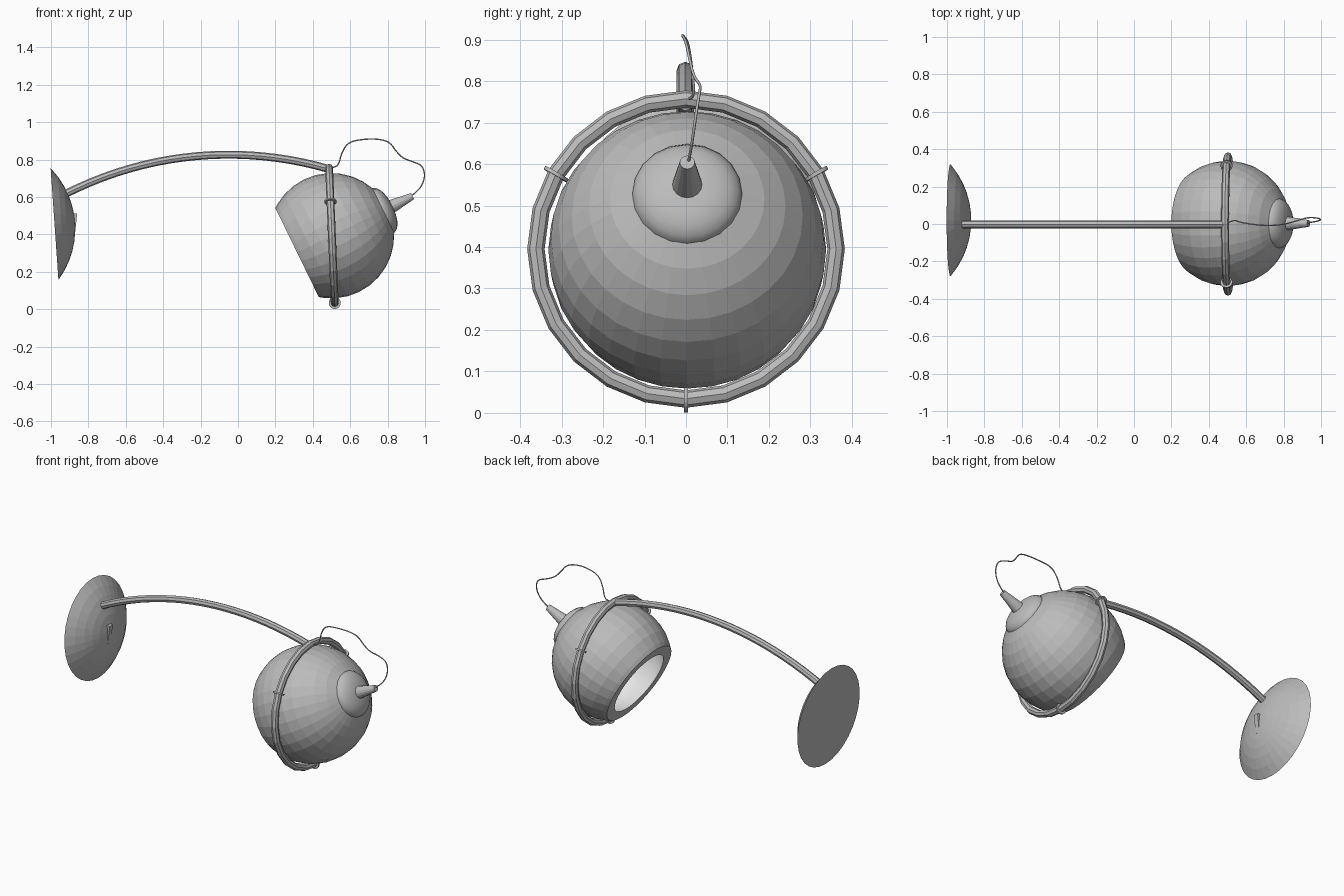
import bpy, bmesh
from math import sin, cos, pi, radians, sqrt
from mathutils import Matrix, Vector

cube = bpy.data.objects.get("Cube")
if cube:
    bpy.data.objects.remove(cube, do_unlink=True)


def material(name, value):
    m = bpy.data.materials.new(name)
    m.use_nodes = True
    colour = (value, value, value, 1)
    m.diffuse_color = colour
    m.node_tree.nodes["Principled BSDF"].inputs["Base Color"].default_value = colour
    return m


grey = material("satin grey", 0.5)
white = material("inner white", 0.8)


def place(centre, pitch):
    """Frame whose local z is turned from straight up towards +x."""
    return Matrix.Translation(centre) @ Matrix.Rotation(radians(pitch), 4, 'Y')


def add_mesh(name, bm, matrix, mat, smooth=False):
    mesh = bpy.data.meshes.new(name)
    bmesh.ops.recalc_face_normals(bm, faces=bm.faces)
    bm.to_mesh(mesh)
    bm.free()
    mesh.materials.append(mat)
    obj = bpy.data.objects.new(name, mesh)
    bpy.context.collection.objects.link(obj)
    obj.matrix_world = matrix
    if smooth:
        mesh.shade_smooth()
    return obj


def lathe(name, profile, matrix, mat, sides=32, smooth=False):
    """Spin (radius, height) points round local z."""
    bm = bmesh.new()
    verts = [bm.verts.new((r, 0, h)) for r, h in profile]
    edges = [bm.edges.new(pair) for pair in zip(verts, verts[1:])]
    bmesh.ops.spin(bm, geom=verts + edges, cent=(0, 0, 0), axis=(0, 0, 1),
                   angle=2 * pi, steps=sides, use_duplicate=False)
    bmesh.ops.remove_doubles(bm, verts=bm.verts, dist=0.0005)
    return add_mesh(name, bm, matrix, mat, smooth)


def tube(name, points, radius, resolution, kind, smooth):
    curve = bpy.data.curves.new(name, 'CURVE')
    curve.dimensions = '3D'
    curve.bevel_depth = radius
    curve.bevel_resolution = resolution
    curve.use_fill_caps = True
    curve.resolution_u = 5
    spline = curve.splines.new(kind)
    spline.points.add(len(points) - 1)
    for p, co in zip(spline.points, points):
        p.co = (*co, 1)
    if kind == 'NURBS':
        spline.order_u = 3
        spline.use_endpoint_u = True
    spline.use_smooth = smooth
    curve.materials.append(grey)
    obj = bpy.data.objects.new(name, curve)
    bpy.context.collection.objects.link(obj)
    bpy.ops.object.select_all(action='DESELECT')
    bpy.context.view_layer.objects.active = obj
    obj.select_set(True)
    bpy.ops.object.convert(target='MESH')


# Globe shade: outer shell with a flat rim, and a pale lining
R, INNER, CUT = 0.335, 0.287, -0.205
globe = place((0.5, 0.003, 0.393), 64)


def shell(radius):
    ring = pi / 16
    pts = [(radius * sin(i * ring), radius * cos(i * ring)) for i in range(12)]
    return pts + [(sqrt(radius ** 2 - CUT ** 2), CUT)]


def flip(obj):
    obj.data.flip_normals()


lathe("globe_shade", shell(R) + [(sqrt(INNER ** 2 - CUT ** 2), CUT)], globe, grey)
flip(lathe("shade_lining", shell(INNER), globe, white, smooth=True))

# Rear cap and the tapered cable holder on it
lathe("rear_cap", [(0.134, 0.295), (0.132, 0.312), (0.122, 0.328), (0.104, 0.342),
                   (0.08, 0.352), (0.05, 0.359), (0, 0.363)],
      globe, grey, sides=20, smooth=True)
lathe("cable_holder", [(0, 0.34), (0.037, 0.352), (0.018, 0.482), (0, 0.482)],
      globe, grey, sides=16)

# Hoop round the globe with three collars
HOOP = 0.362
hoop = place((0.502, 0, 0.395), 87.6)
bpy.ops.mesh.primitive_torus_add(major_segments=24, minor_segments=8,
                                 major_radius=HOOP, minor_radius=0.021)
ring = bpy.context.object
ring.name = "hoop"
ring.matrix_world = hoop
ring.data.materials.append(grey)
for i in range(3):
    bm = bmesh.new()
    bmesh.ops.create_cone(bm, cap_ends=True, segments=20, radius1=0.032,
                          radius2=0.032, depth=0.009)
    around = Matrix.Rotation(i * 2 * pi / 3, 4, 'Z')
    turn = Matrix.Translation((HOOP, 0, 0)) @ Matrix.Rotation(pi / 2, 4, 'X')
    add_mesh(f"hoop_collar_{i + 1}", bm, hoop @ around @ turn, grey)

# Arched arm from wall plate to hoop
ARC, APEX = 1.92, -0.05
xs = [-0.94 + 1.43 * i / 20 for i in range(21)]
tube("arm", [(x, -0.002, 0.826 - ARC + sqrt(ARC ** 2 - (x - APEX) ** 2)) for x in xs],
     0.021, 2, 'POLY', False)

# Wall plate: shallow dome with a flat back
RIM, DEPTH = 0.3, 0.11
plate = place((-0.981, 0.02, 0.455), 86)
ball = (RIM ** 2 + DEPTH ** 2) / (2 * DEPTH)
radii = [RIM * i / 6 for i in range(7)]
dome = [(r, sqrt(ball ** 2 - r * r) - ball + DEPTH) for r in radii]
lathe("wall_plate", dome + [(0, 0)], plate, grey)

# Rocker switch, tipped out at its upper end
bm = bmesh.new()
bmesh.ops.create_cube(bm, size=1)
bmesh.ops.scale(bm, vec=Vector((0.03, 0.03, 0.112)), verts=bm.verts)
add_mesh("rocker_switch", bm, place((-0.881, 0, 0.456), 6), grey)

# Loose cable looping from the holder back to the top of the hoop
cable = [(0.92, 0.005, 0.6), (0.965, 0.012, 0.635), (0.99, 0.018, 0.675),
         (1.0, 0.024, 0.72), (0.985, 0.032, 0.77), (0.93, 0.036, 0.79),
         (0.88, 0.02, 0.808), (0.845, 0.01, 0.845), (0.81, 0.0, 0.895),
         (0.75, -0.008, 0.91), (0.68, -0.008, 0.91), (0.59, 0.005, 0.895),
         (0.553, 0.014, 0.835), (0.54, 0.02, 0.775), (0.515, 0.014, 0.757),
         (0.49, 0.0, 0.757)]
tube("cable", cable, 0.0035, 1, 'NURBS', True)
